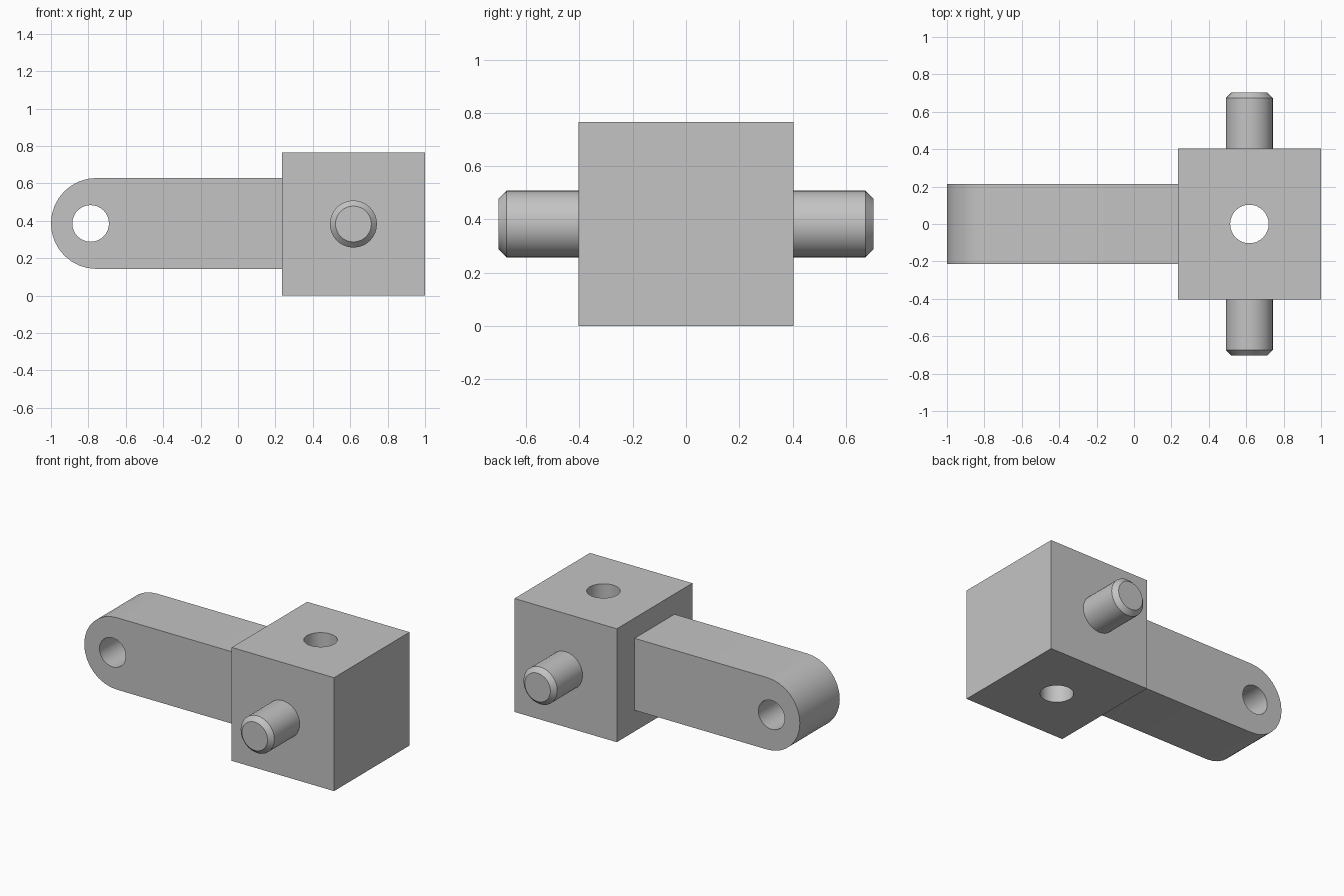
import bpy
import bmesh
from math import cos, sin, pi
from mathutils import Vector

cube = bpy.data.objects.get("Cube")
if cube:
    bpy.data.objects.remove(cube, do_unlink=True)

grey = bpy.data.materials.new("plain grey")
grey.use_nodes = True
grey.diffuse_color = (0.55, 0.55, 0.55, 1)
grey.node_tree.nodes["Principled BSDF"].inputs["Base Color"].default_value = grey.diffuse_color


def finish(bm, name):
    bmesh.ops.recalc_face_normals(bm, faces=bm.faces)
    mesh = bpy.data.meshes.new(name)
    bm.to_mesh(mesh)
    bm.free()
    mesh.materials.append(grey)
    obj = bpy.data.objects.new(name, mesh)
    bpy.context.collection.objects.link(obj)
    bpy.ops.object.select_all(action='DESELECT')
    obj.select_set(True)
    bpy.context.view_layer.objects.active = obj
    bpy.ops.object.shade_smooth_by_angle()
    return obj


def arc(u, v, radius, start, sweep, steps):
    angles = [start + sweep * i / steps for i in range(steps + 1)]
    return [(u + radius * cos(a), v + radius * sin(a)) for a in angles]


def circle(u, v, radius, sides=32):
    return arc(u, v, radius, 0, 2 * pi, sides)[:-1]


def drilled_solid(name, loops, place, depth):
    """Fill an outline with a hole in it, then extrude it."""
    bm = bmesh.new()
    edges = []
    for loop in loops:
        verts = [bm.verts.new(place(u, v)) for u, v in loop]
        edges += [bm.edges.new((a, b)) for a, b in zip(verts, verts[1:] + verts[:1])]
    bmesh.ops.triangle_fill(bm, edges=edges, use_beauty=True)
    new = bmesh.ops.extrude_face_region(bm, geom=bm.faces[:])["geom"]
    bmesh.ops.translate(bm, vec=Vector(depth),
                        verts=[g for g in new if isinstance(g, bmesh.types.BMVert)])
    return finish(bm, name)


BLOCK_X, BLOCK_Y, BLOCK_H = 0.617, 0.403, 0.766
LEFT, RIGHT = 0.235, 1.0
MID_Z = BLOCK_H / 2

# Block with a vertical through hole
outline = [(LEFT, -BLOCK_Y), (RIGHT, -BLOCK_Y), (RIGHT, BLOCK_Y), (LEFT, BLOCK_Y)]
drilled_solid("block", [outline, circle(BLOCK_X, 0, 0.103)],
              lambda u, v: (u, v, 0), (0, 0, BLOCK_H))

# Arm with a rounded end and a cross hole
ARM_R, ARM_Y = 0.243, 0.213
outline = arc(-1 + ARM_R, MID_Z + 0.003, ARM_R, pi / 2, pi, 16)
outline += [(LEFT + 0.01, outline[-1][1]), (LEFT + 0.01, outline[0][1])]
drilled_solid("arm", [outline, circle(-0.788, MID_Z + 0.003, 0.098)],
              lambda u, v: (u, -ARM_Y, v), (0, 2 * ARM_Y, 0))

# Chamfered pins on the front and back of the block
for name, side in (("front_pin", -1), ("back_pin", 1)):
    bm = bmesh.new()
    rings = []
    for radius, y in ((0.126, BLOCK_Y - 0.01), (0.126, 0.673), (0.096, 0.703)):
        rings.append([bm.verts.new((u, side * y, v))
                      for u, v in circle(BLOCK_X, MID_Z, radius)])
    for low, high in zip(rings, rings[1:]):
        for i in range(len(low)):
            bm.faces.new((low[i - 1], low[i], high[i], high[i - 1]))
    bm.faces.new(rings[0])
    bm.faces.new(rings[-1])
    finish(bm, name)
